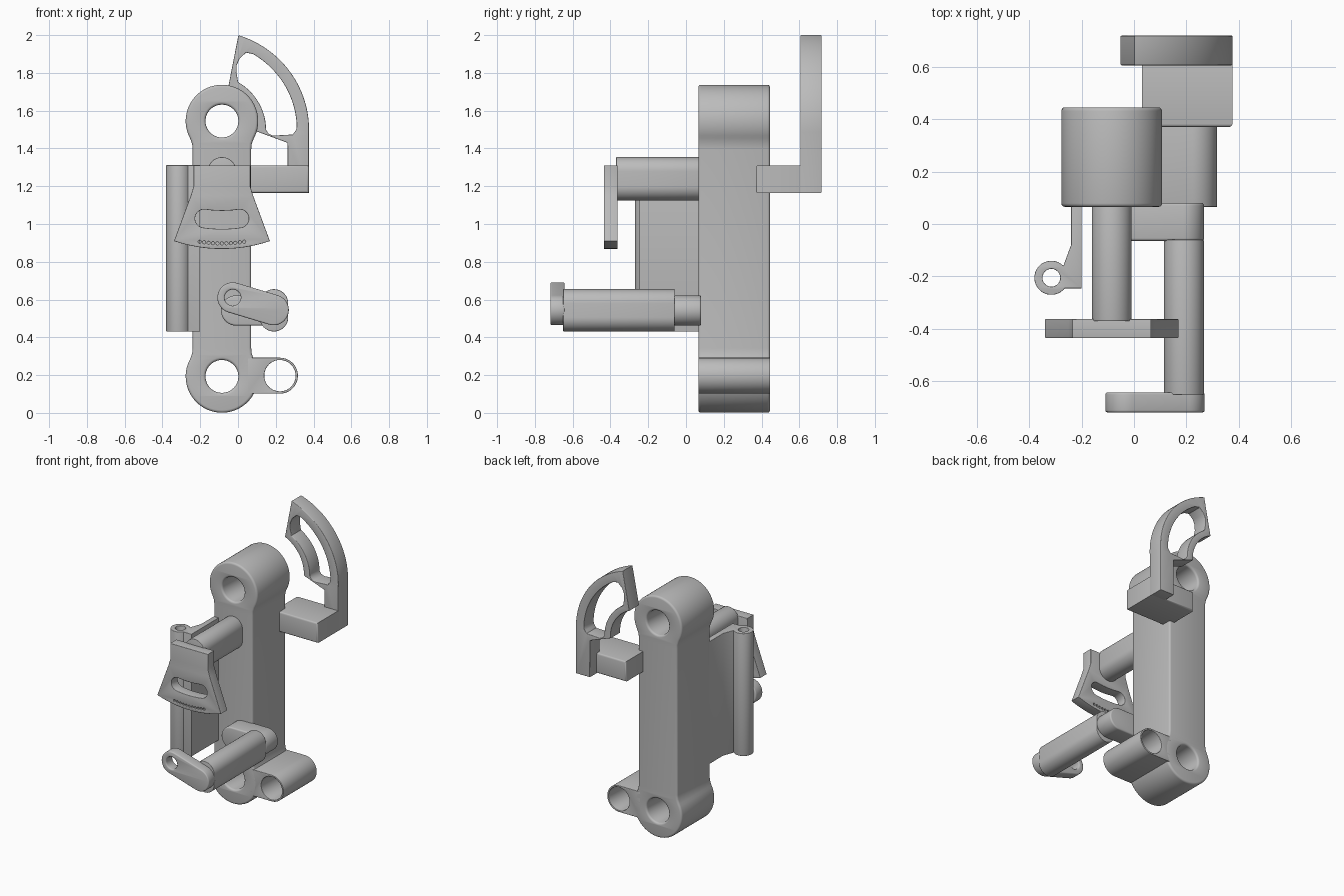
import bpy
import math

if "Cube" in bpy.data.objects:
    bpy.data.objects.remove(bpy.data.objects["Cube"])

mat = bpy.data.materials.new("plain grey")
mat.diffuse_color = (0.5, 0.5, 0.5, 1)
mat.use_nodes = True
mat.node_tree.nodes["Principled BSDF"].inputs["Base Color"].default_value = mat.diffuse_color


def arc(cx, cy, r0, r1, a0, a1, n=24):
    """Arc whose radius runs from r0 to r1; angles in degrees."""
    pts = []
    for i in range(n + 1):
        t = i / n
        a, r = math.radians(a0 + (a1 - a0) * t), r0 + (r1 - r0) * t
        pts.append((cx + r * math.cos(a), cy + r * math.sin(a)))
    return pts


def circle(cx, cy, r, n=40):
    return arc(cx, cy, r, r, 0, 360 - 360 / n, n - 1)


def capsule(p, q, r):
    a = math.degrees(math.atan2(q[1] - p[1], q[0] - p[0]))
    return arc(*q, r, r, a - 90, a + 90) + arc(*p, r, r, a + 90, a + 270)


def extrude(name, loops, lo, hi, bevel=0.0, upright=False):
    """Extrude outline and hole loops along y, or along z when upright."""
    cu = bpy.data.curves.new(name, 'CURVE')
    cu.dimensions = '2D'
    cu.fill_mode = 'BOTH'
    cu.extrude = (hi - lo) / 2 - bevel
    cu.bevel_depth, cu.offset, cu.bevel_resolution = bevel, -bevel, 2
    for pts in loops:
        s = cu.splines.new('POLY')
        s.points.add(len(pts) - 1)
        for p, co in zip(s.points, pts):
            p.co = (co[0], co[1], 0, 1)
        s.use_cyclic_u = True
    ob = bpy.data.objects.new(name, cu)
    bpy.context.collection.objects.link(ob)
    mid = (lo + hi) / 2
    ob.location = (0, 0, mid) if upright else (0, mid, 0)
    if not upright:
        ob.rotation_euler.x = math.pi / 2
    bpy.ops.object.select_all(action='DESELECT')
    ob.select_set(True)
    bpy.context.view_layer.objects.active = ob
    bpy.ops.object.convert(target='MESH')
    ob = bpy.context.object
    bpy.ops.object.mode_set(mode='EDIT')
    bpy.ops.mesh.select_all(action='SELECT')
    bpy.ops.mesh.remove_doubles(threshold=0.0002)
    bpy.ops.mesh.normals_make_consistent(inside=False)
    bpy.ops.object.mode_set(mode='OBJECT')
    bpy.ops.object.shade_smooth_by_angle(angle=math.radians(35))
    ob.data.materials.clear()
    ob.data.materials.append(mat)
    return ob


CX, ZT, ZB = -0.085, 1.545, 0.193

# main body: thick bar with a round bored head at each end
top = arc(CX, ZT, .192, .192, -28, 208, 48)
neck = [(.158, -.12), (.155, -.15)]
outline = [(CX + x, ZT + z) for x, z in reversed(neck)] + top
outline += [(CX - x, ZT + z) for x, z in neck]
outline += [(CX - x, ZB - z) for x, z in reversed(neck)]
outline += arc(CX, ZB, .192, .192, 152, 388, 48)
outline += [(CX + x, ZB - z) for x, z in neck]
extrude("main_body", [outline, circle(CX, ZT, .087), circle(CX, ZB, .087)],
        .065, .445, .014)

# thin-walled tube lug beside the lower head
lug = [(.05, .102)] + arc(.222, .197, .095, .095, -90, 90, 32) + [(.05, .292)]
extrude("tube_lug", [lug, circle(.222, .197, .083)], .065, .445, .003)

# side arm and curved quadrant behind the upper head
extrude("side_arm", [[(.03, 1.165), (.375, 1.165), (.375, 1.31), (.03, 1.31)]],
        .37, .64, .012)
QX, QZ = -.13, 1.47
quad = [(.265, 1.165), (.375, 1.165)]
quad += arc(QX, QZ, .505, .546, 0, 76, 40)
quad += arc(QX, QZ, .27, .23, 73, 5)
quad += [(.262, 1.43)]
slot = arc(QX, QZ, .42, .44, 0.5, 4, 3) + arc(QX, QZ, .444, .478, 7, 64)
slot += arc(QX, QZ, .47, .355, 68.5, 70.5, 4)[:1]
slot += [(.008, 1.875), (-.007, 1.84), (-.008, 1.8)]
slot += arc(QX, QZ, .31, .28, 65, 6) + [(.163, 1.477), (.185, 1.468)]
extrude("quadrant", [quad, slot], .605, .718, .004)

# upright hinge strip with a bored rod along its free edge
HX, HY = -.315, -.205
hinge = [(-.2, -.245), (-.2, .1), (-.24, .1), (-.24, -.08)]
hinge += arc(HX, HY, .065, .065, 45, 322)
extrude("hinge_strip", [hinge, circle(HX, HY, .034, 24)], .43, 1.312,
        .003, upright=True)

# upper pin carrying the flared scale plate
extrude("upper_pin", [capsule((CX, 1.2), (CX, 1.278), .076)], -.37, .08, .003)
PZ = 1.66
plate = [(CX - .15, 1.31), (CX - .15, 1.2), (CX - .165, 1.15)]
plate += arc(CX, PZ, .792, .792, 251.3, 288.7, 32)
plate += [(CX + .165, 1.15), (CX + .15, 1.2), (CX + .15, 1.31)]
R, W, A = .638, .048, 8.5
end = math.radians(270 + A)
ex, ez = R * math.cos(end), PZ + R * math.sin(end)
window = arc(CX, PZ, R + W, R + W, 270 - A, 270 + A)
window += arc(CX + ex, ez, W, W, -90 + A + 10, 90 + A - 10, 10)
window += arc(CX, PZ, R - W, R - W, 270 + A, 270 - A)
window += arc(CX - ex, ez, W, W, 90 - A + 10, 270 - A - 10, 10)
dots = []
for i in range(11):
    a = math.radians(270 + (i - 5) * 1.78)
    dots.append(circle(CX + .763 * math.cos(a), PZ + .763 * math.sin(a), .008, 8))
extrude("scale_plate", [plate, window] + dots, -.435, -.362, .003)

# crank: inner link, long grip and bored end link
extrude("inner_link", [capsule((-.01, .542), (.187, .542), .08)], -.064, .08, .01)
extrude("crank_grip", [capsule((.19, .507), (.19, .579), .076)], -.65, -.06, .003)
extrude("end_link", [capsule((-.028, .61), (.188, .545), .081),
                     circle(-.028, .61, .043)], -.718, -.642, .008)
